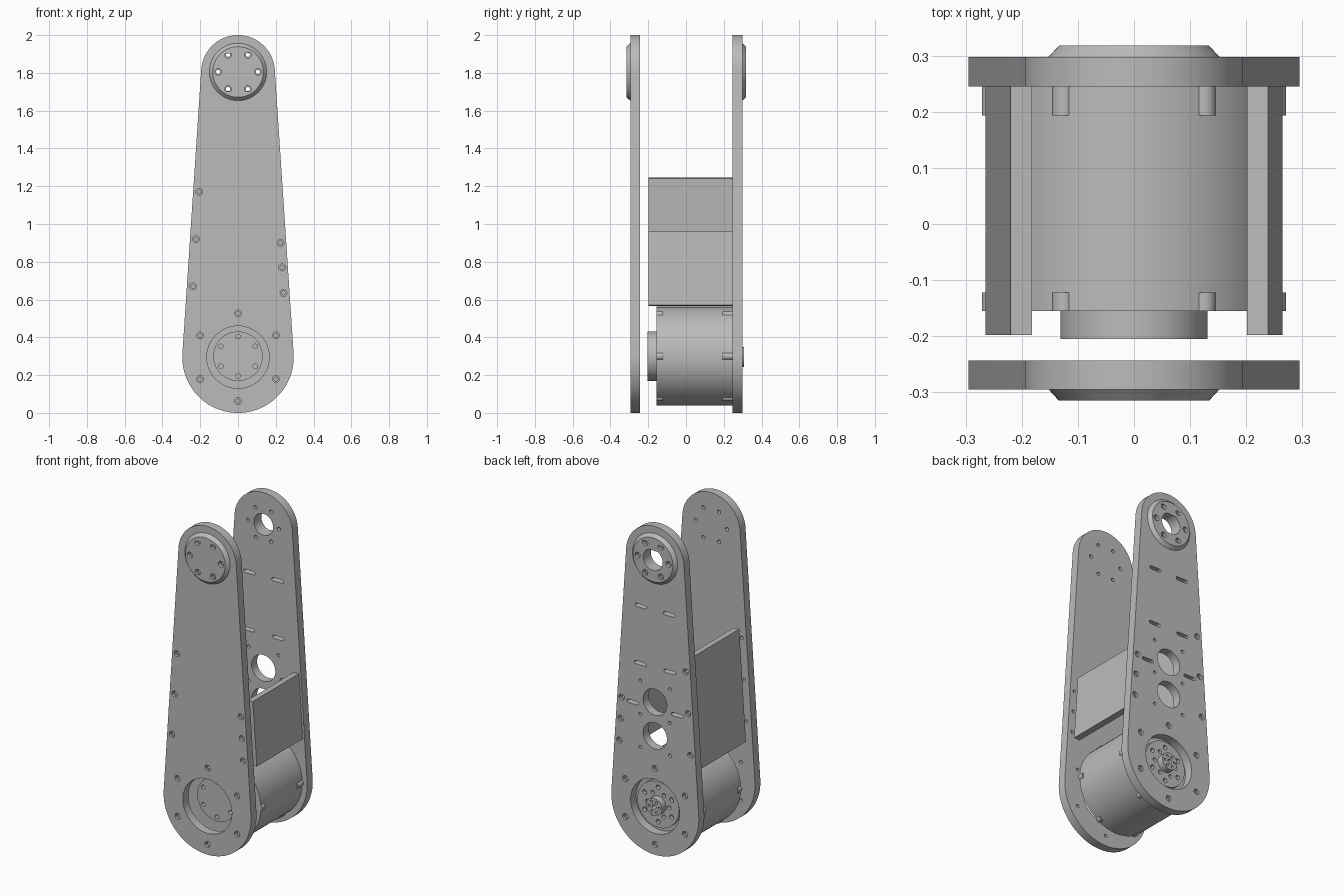
import bpy, bmesh, math
from mathutils import Matrix

cube = bpy.data.objects.get("Cube")
if cube:
    bpy.data.objects.remove(cube, do_unlink=True)

metal = bpy.data.materials.new("plain grey metal")
metal.use_nodes = True
grey = (0.5, 0.5, 0.5, 1)
metal.diffuse_color = grey
bsdf = metal.node_tree.nodes["Principled BSDF"]
bsdf.inputs["Base Color"].default_value = grey
bsdf.inputs["Roughness"].default_value = 0.6

LOW, HIGH = 0.295, 1.805          # heights of the two joint axes
R_LOW, R_HIGH = 0.295, 0.195      # end radii of the arm plates
TILT = math.asin((R_LOW - R_HIGH) / (HIGH - LOW))


def arc(x, z, r, start, end, n):
    return [(x + r * math.cos(start + (end - start) * i / n),
             z + r * math.sin(start + (end - start) * i / n)) for i in range(n + 1)]


def circle(x, z, r, n=48):
    return arc(x, z, r, 0, math.tau, n)[:-1]


def ring(z, radius, phase=0):
    """Six points spaced evenly round a joint axis."""
    return [(radius * math.cos(math.radians(phase + 60 * i)),
             z + radius * math.sin(math.radians(phase + 60 * i))) for i in range(6)]


def holes(points, r):
    return [circle(x, z, r, 16) for x, z in points]


def slot(x, z, length, r):
    h = length / 2 - r
    return (arc(x + h, z, r, -math.pi / 2, math.pi / 2, 8)
            + arc(x - h, z, r, math.pi / 2, 1.5 * math.pi, 8))


def prism(name, loops, y0, y1, chamfer=None):
    """Extrude outline loops (inner loops are holes) from y0 to y1."""
    curve = bpy.data.curves.new(name, 'CURVE')
    curve.dimensions = '2D'
    curve.fill_mode = 'BOTH'
    curve.extrude = (y1 - y0) / 2
    for loop in loops:
        spline = curve.splines.new('POLY')
        spline.points.add(len(loop) - 1)
        for point, (x, z) in zip(spline.points, loop):
            point.co = (x, z, 0, 1)
        spline.use_cyclic_u = True
    temp = bpy.data.objects.new(name + " outline", curve)
    bpy.context.collection.objects.link(temp)
    graph = bpy.context.evaluated_depsgraph_get()
    mesh = bpy.data.meshes.new_from_object(temp.evaluated_get(graph))
    bpy.data.objects.remove(temp, do_unlink=True)
    mesh.transform(Matrix.Translation((0, (y0 + y1) / 2, 0)) @ Matrix.Rotation(math.pi / 2, 4, 'X'))

    bm = bmesh.new()
    bm.from_mesh(mesh)
    bmesh.ops.remove_doubles(bm, verts=bm.verts, dist=0.0002)
    if chamfer:                    # pull in the rim on the outward face
        axis, rim, scale = chamfer
        outer = max(y0, y1, key=abs)
        for v in bm.verts:
            if abs(v.co.y - outer) < 0.001 and math.hypot(v.co.x, v.co.z - axis) > rim:
                v.co.x *= scale
                v.co.z = axis + (v.co.z - axis) * scale
    bmesh.ops.recalc_face_normals(bm, faces=bm.faces)
    bm.to_mesh(mesh)
    bm.free()
    mesh.name = name
    mesh.materials.clear()
    mesh.materials.append(metal)
    obj = bpy.data.objects.new(name, mesh)
    bpy.context.collection.objects.link(obj)
    bpy.ops.object.select_all(action='DESELECT')
    obj.select_set(True)
    bpy.context.view_layer.objects.active = obj
    bpy.ops.object.shade_smooth_by_angle(angle=math.radians(30))
    return obj


# Arm plates: tapered outline shared by both sides
outline = (arc(0, HIGH, R_HIGH, TILT, math.pi - TILT, 40)
           + arc(0, LOW, R_LOW, math.pi - TILT, math.tau + TILT, 56))
screws = ring(LOW, 0.232, 30)
screws += [(-0.205, 1.17), (-0.222, 0.92), (-0.238, 0.67)]
screws += [(0.225, 0.9), (0.233, 0.77), (0.241, 0.635)]
hub_screws = ring(HIGH, 0.105)
base = [outline, circle(0, LOW, 0.165)] + holes(screws, 0.018) + holes(hub_screws, 0.011)
prism("front_plate", base, -0.295, -0.243)

windows = [circle(0, z, 0.08) for z in (0.93, 0.725)]
windows.append(circle(0, HIGH, 0.065))
for side in (-1, 1):
    windows += [slot(side * x, z, 0.08, 0.01) for x, z in ((0.095, 1.49), (0.1, 1.14), (0.15, 0.89))]
    windows += holes([(side * 0.1, z) for z in (1.035, 0.83, 0.63)], 0.01)
prism("back_plate", base + windows, 0.245, 0.298)

# Stepped seats inside the screw holes
for i, (x, z) in enumerate(screws):
    seat = [circle(x, z, 0.018, 16), circle(x, z, 0.01, 16)]
    prism(f"front_screw_seat_{i}", seat, -0.28, -0.243)
    prism(f"back_screw_seat_{i}", seat, 0.245, 0.283)

# Chamfered hubs at the upper joint
hub = [circle(0, HIGH, 0.152, 64)] + holes(hub_screws, 0.018)
prism("front_hub", hub, -0.315, -0.295, (HIGH, 0.14, 0.88))
prism("back_hub", hub + [circle(0, HIGH, 0.065)], 0.298, 0.318, (HIGH, 0.14, 0.88))

# Motor body with bosses at both ends
prism("motor_body", [circle(0, LOW + 0.005, 0.262, 72)], -0.155, 0.245)
prism("motor_front_boss", [circle(0, LOW + 0.005, 0.131, 64)]
      + holes(ring(LOW + 0.005, 0.105, 30), 0.012), -0.205, -0.155)
prism("motor_back_flange", [circle(0, LOW, 0.14, 64)]
      + holes(ring(LOW, 0.105, 30), 0.014) + holes(ring(LOW, 0.075), 0.012), 0.245, 0.268)
prism("motor_back_boss", [circle(0, LOW, 0.053, 32), circle(0, LOW, 0.014, 16)]
      + holes(ring(LOW, 0.034), 0.008), 0.268, 0.308)

# Mounting lugs round both ends of the motor
for i, (x, z) in enumerate(ring(LOW + 0.005, 0.251)):
    lug = [circle(x, z, 0.02, 20)]
    prism(f"motor_front_lug_{i}", lug, -0.155, -0.122)
    prism(f"motor_back_lug_{i}", lug, 0.193, 0.245)

# Tilted side panels following the plate taper
for name, side, top in (("left_panel", 1, 0.96), ("right_panel", -1, 1.245)):
    lean = math.tan(TILT) * (top - 0.57)
    section = [(0.265, 0.57), (0.265 - lean, top), (0.227 - lean, top - 0.003), (0.227, 0.567)]
    prism(name, [[(side * x, z) for x, z in section]], -0.198, 0.245)
